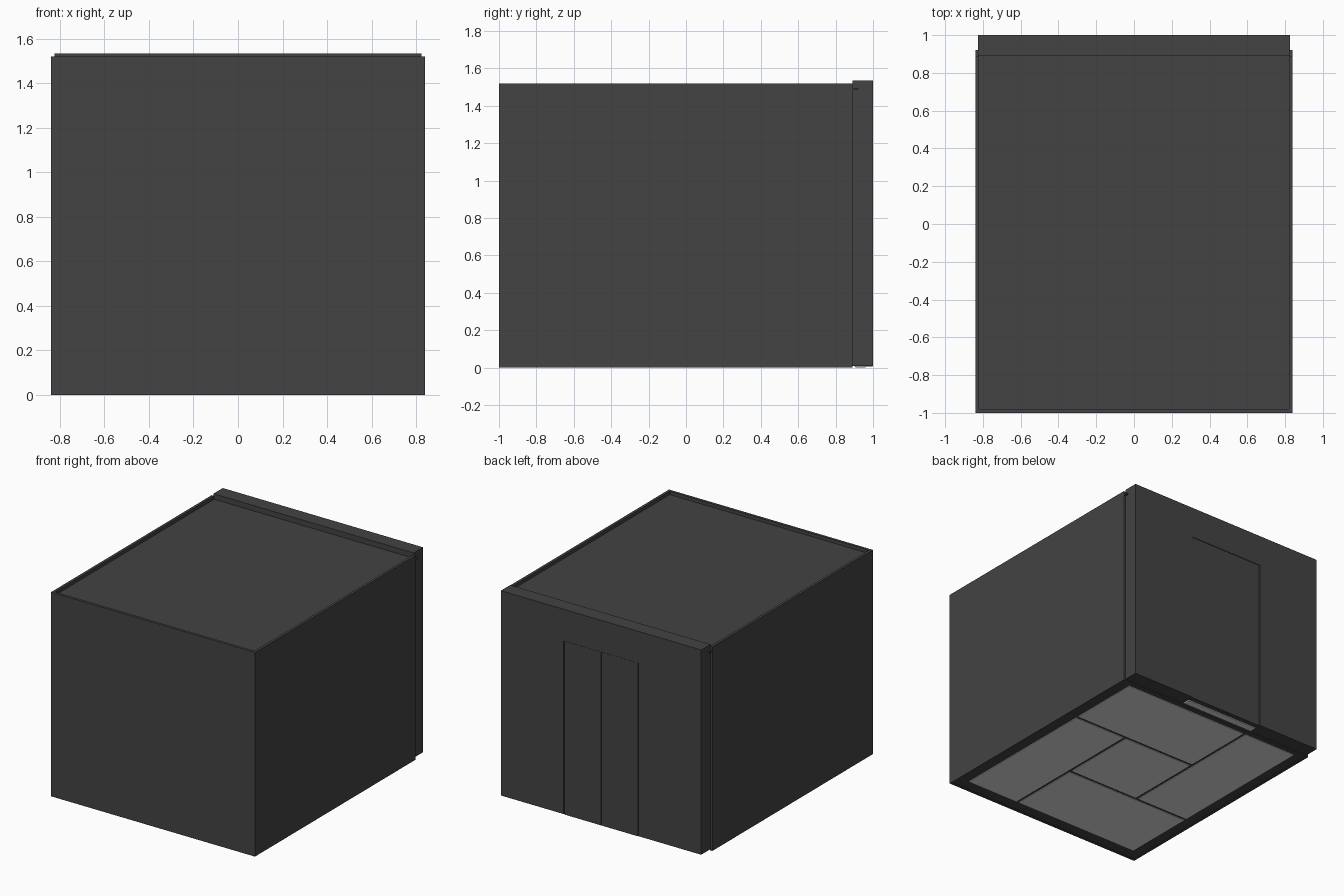
import bpy

if "Cube" in bpy.data.objects:
    bpy.data.objects.remove(bpy.data.objects["Cube"])


def material(name, r, g, b):
    m = bpy.data.materials.new(name)
    m.diffuse_color = (r, g, b, 1)
    m.use_nodes = True
    m.node_tree.nodes["Principled BSDF"].inputs["Base Color"].default_value = m.diffuse_color
    return m


DARK = material("charcoal", 0.056, 0.056, 0.056)
PALE = material("pale_mat", 0.75, 0.75, 0.75)


def box(name, x, y, z, mat):
    """Box from (min, max) ranges on each axis."""
    bpy.ops.mesh.primitive_cube_add(size=1)
    ob = bpy.context.object
    ob.name = name
    ob.location = [(a + b) / 2 for a, b in (x, y, z)]
    ob.scale = [b - a for a, b in (x, y, z)]
    bpy.ops.object.transform_apply(location=True, rotation=False, scale=True)
    ob.data.materials.append(mat)
    return ob


def mirrored(name, x, y, z, mat):
    """Box on the right with its mirror image on the left."""
    ob = box(name, x, y, z, mat)
    ob.modifiers.new("mirror", 'MIRROR').use_axis[0] = True
    return ob


# thin outer walls that rise above the ceiling as a rim
mirrored("side_wall", (0.82, 0.84), (-1.0, 0.89), (0, 1.52), DARK)
box("front_wall", (-0.82, 0.82), (-1.0, -0.98), (0, 1.52), DARK)

# recessed ceiling, its back corners poke out past the side walls
box("ceiling", (-0.839, 0.839), (-0.99, 0.92), (1.485, 1.495), DARK)

# back wall: lintel, two side panels and a pair of doors
box("lintel", (-0.825, 0.825), (0.89, 1.0), (1.3, 1.535), DARK)
mirrored("back_panel", (0.307, 0.825), (0.89, 1.0), (0.01, 1.3), DARK)
mirrored("door", (0.001, 0.303), (0.9, 0.998), (0.007, 1.298), DARK)
box("threshold", (-0.303, 0.303), (0.905, 0.96), (0.001, 0.007), PALE)

# floor slab with four long mats pinwheeled around a half mat
box("floor", (-0.82, 0.82), (-0.98, 0.89), (0.004, 0.012), DARK)
X0, X1, X2, X3 = -0.755, -0.295, 0.31, 0.765
Y0, Y1, Y2, Y3 = -0.905, -0.33, 0.28, 0.86
G = 0.012  # half of the dark gap between mats
mats = {
    "mat_right": (X2, X3, Y0, Y2),
    "mat_back": (X1, X3, Y2, Y3),
    "mat_left": (X0, X1, Y1, Y3),
    "mat_front": (X0, X2, Y0, Y1),
    "mat_half": (X1, X2, Y1, Y2),
}
for name, (a, b, c, d) in mats.items():
    box(name, (a + G, b - G), (c + G, d - G), (0.0, 0.025), PALE)
